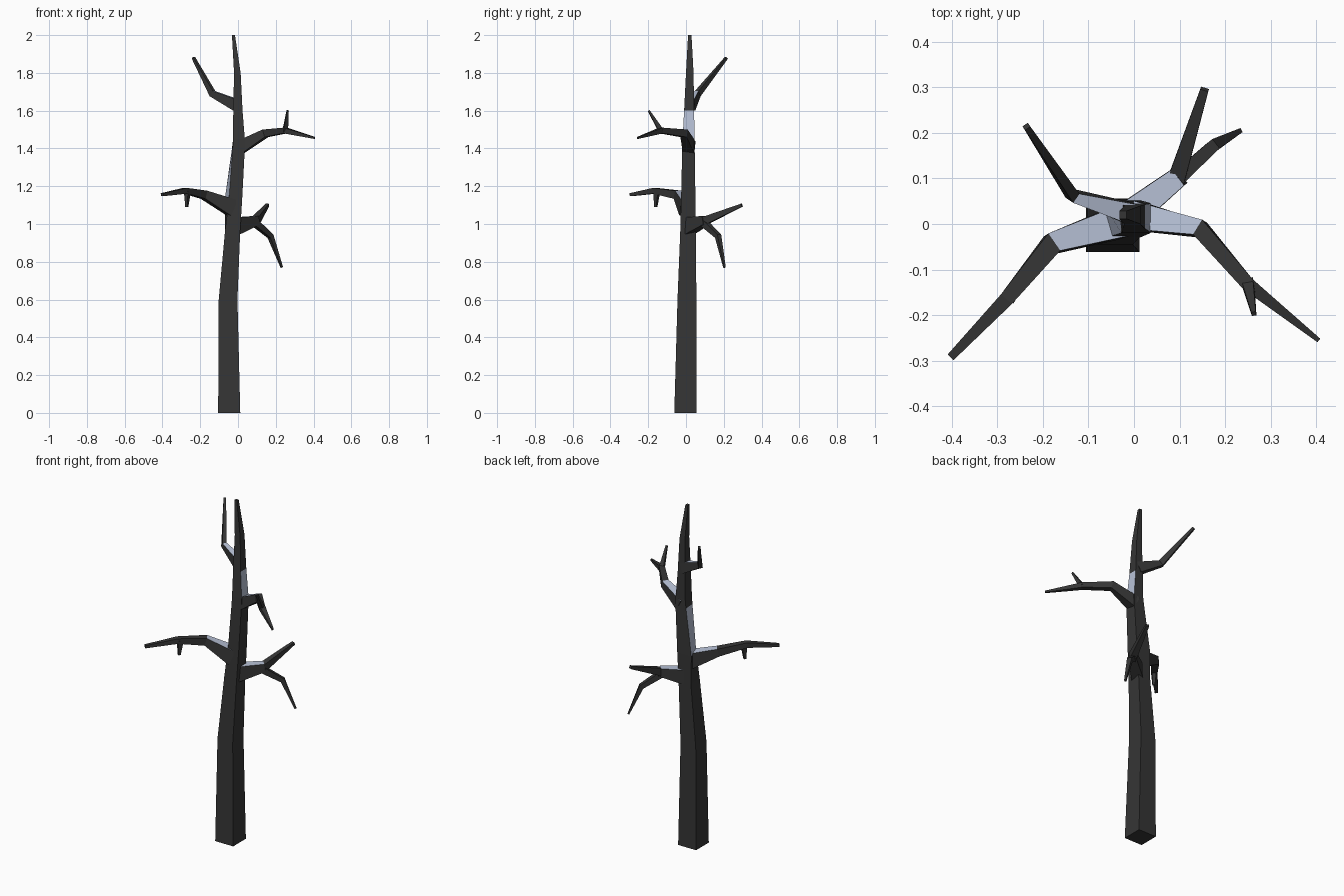
import bpy, bmesh
from mathutils import Vector


def material(name, rgb):
    m = bpy.data.materials.new(name)
    m.diffuse_color = (*rgb, 1)
    return m


BARK = material("dark bark", (0.036, 0.036, 0.036))
SNOW = material("pale snow", (0.48, 0.54, 0.68))


def loft(name, rings, is_snow):
    """Closed four-sided skin; is_snow(segment, side) picks the pale faces."""
    bm = bmesh.new()
    loops = [[bm.verts.new(p) for p in ring] for ring in rings]
    for i, (a, b) in enumerate(zip(loops, loops[1:])):
        for k in range(4):
            n = (k + 1) % 4
            f = bm.faces.new((a[k], a[n], b[n], b[k]))
            f.material_index = int(is_snow(i, k))
    bm.faces.new(loops[0][::-1])
    bm.faces.new(loops[-1])
    bmesh.ops.recalc_face_normals(bm, faces=bm.faces[:])
    me = bpy.data.meshes.new(name)
    bm.to_mesh(me)
    bm.free()
    me.materials.append(BARK)
    me.materials.append(SNOW)
    bpy.context.collection.objects.link(bpy.data.objects.new(name, me))


def branch(name, path, snow=False):
    """Tapered tube through (x, y, z, width, height) stations, snow on top of the first stretch."""
    pts = [Vector(p[:3]) for p in path]
    rings = []
    for i, p in enumerate(path):
        d = Vector()
        if i > 0:
            d += (pts[i] - pts[i - 1]).normalized()
        if i < len(pts) - 1:
            d += (pts[i + 1] - pts[i]).normalized()
        side = d.cross(Vector((0, 0, 1))).normalized()
        up = side.cross(d).normalized()
        s, u = side * p[3] / 2, up * p[4] / 2
        rings.append([pts[i] - s - u, pts[i] + s - u, pts[i] + s + u, pts[i] - s + u])
    loft(name, rings, lambda i, k: snow and i == 0 and k == 2)


# Trunk: z, left, right, front, back, extra left reach at the back corner
trunk = [
    (0.00, -0.105, 0.012, -0.062, 0.056, 0.0),
    (0.60, -0.102, -0.003, -0.045, 0.055, 0.0),
    (0.97, -0.068, 0.012, -0.030, 0.052, 0.0),
    (1.13, -0.048, 0.022, -0.026, 0.050, 0.022),
    (1.40, -0.028, 0.036, -0.020, 0.046, 0.004),
    (1.45, -0.026, 0.036, -0.018, 0.045, 0.0),
    (1.60, -0.025, 0.024, -0.010, 0.043, 0.0),
    (1.80, -0.021, 0.014, 0.000, 0.040, 0.0),
    (2.00, -0.032, -0.016, 0.011, 0.029, 0.0),
]
# Side 3 faces left, side 1 faces right
loft("trunk",
     [[(l, f, z), (r, f, z), (r, b, z), (l - e, b, z)] for z, l, r, f, b, e in trunk],
     lambda i, k: (i, k) in {(3, 3), (5, 1)})

# Lower left limb, reaching forward, with a hanging twig
branch("lower_left_branch", [
    (-0.03, 0.005, 1.085, 0.072, 0.09), (-0.18, -0.043, 1.155, 0.046, 0.044),
    (-0.28, -0.165, 1.176, 0.032, 0.030), (-0.402, -0.292, 1.155, 0.018, 0.016)], True)
branch("lower_left_twig", [
    (-0.268, -0.155, 1.175, 0.026, 0.03), (-0.271, -0.160, 1.09, 0.012, 0.012)])

# Upper right limb, reaching forward, with a rising twig
branch("upper_right_branch", [
    (0.01, 0.017, 1.405, 0.062, 0.07), (0.145, -0.010, 1.48, 0.038, 0.042),
    (0.25, -0.132, 1.495, 0.030, 0.030), (0.405, -0.255, 1.456, 0.010, 0.010)], True)
branch("upper_right_twig", [
    (0.250, -0.130, 1.49, 0.026, 0.026), (0.263, -0.197, 1.60, 0.010, 0.010)])

# Lower right limb, reaching back, forking into a rising and a drooping arm
branch("lower_right_branch", [
    (-0.015, 0.015, 0.99, 0.065, 0.09), (0.045, 0.062, 1.005, 0.052, 0.062),
    (0.10, 0.105, 1.02, 0.044, 0.046)][::2], True)
branch("lower_right_rising_arm", [
    (0.092, 0.095, 1.015, 0.038, 0.044), (0.155, 0.296, 1.10, 0.018, 0.016)])
branch("lower_right_drooping_arm", [
    (0.085, 0.090, 1.01, 0.034, 0.036), (0.172, 0.170, 0.935, 0.026, 0.026),
    (0.232, 0.204, 0.77, 0.010, 0.010)])

# Upper left limb, reaching back and up
branch("upper_left_branch", [
    (-0.005, 0.022, 1.628, 0.048, 0.062), (-0.135, 0.062, 1.69, 0.024, 0.034),
    (-0.236, 0.214, 1.88, 0.014, 0.014)], True)
